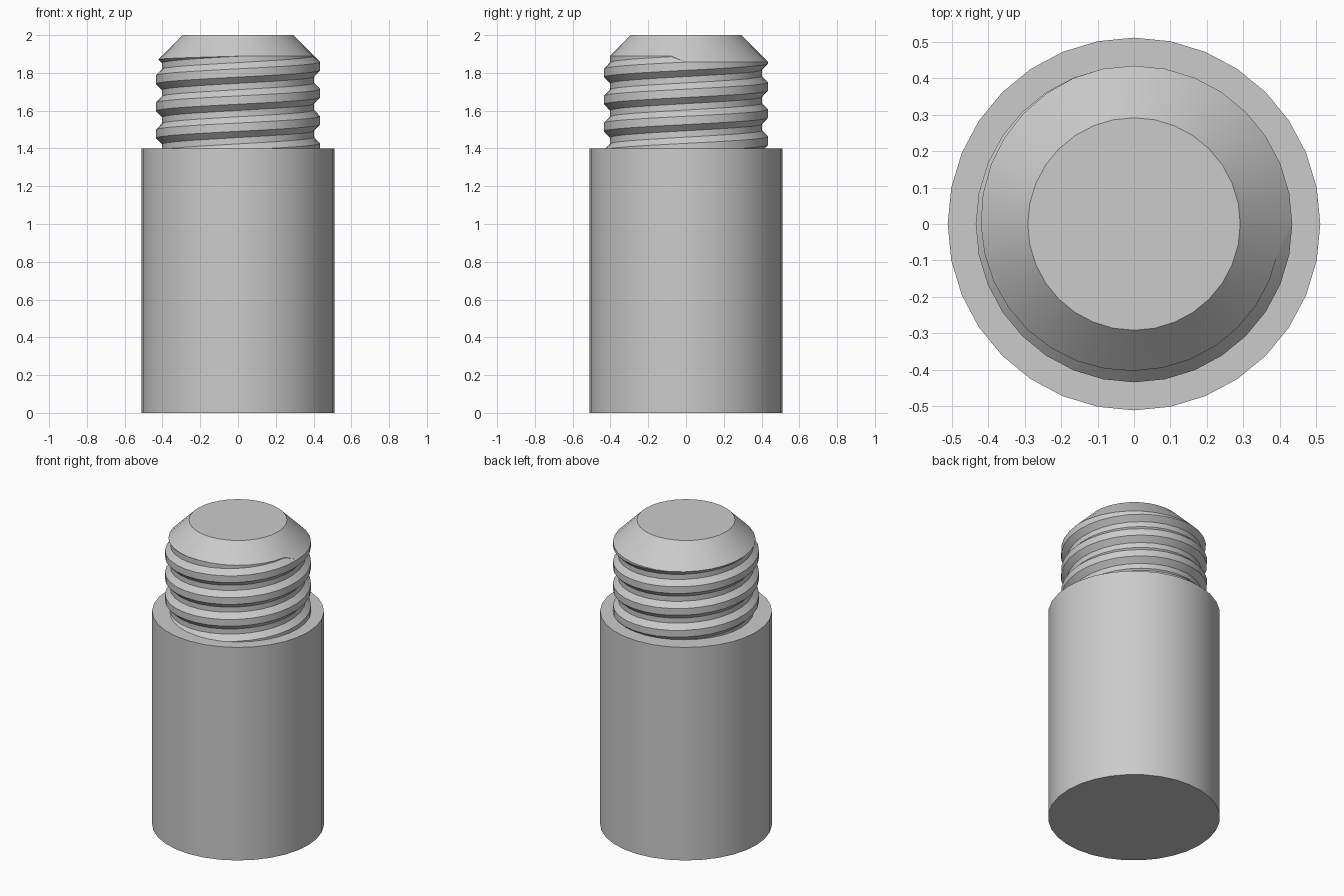
import bpy
import bmesh
from math import sin, cos, tau

if "Cube" in bpy.data.objects:
    bpy.data.objects.remove(bpy.data.objects["Cube"], do_unlink=True)

SIDES = 32
SHOULDER, TOP = 1.4, 2.0
BODY_R, CREST_R, ROOT_R, TIP_R = 0.512, 0.435, 0.403, 0.292
PITCH, CREST, FLANK = 0.1435, 0.044, 0.033
FIRST_CREST = 1.405

metal = bpy.data.materials.new("grey metal")
metal.use_nodes = True
grey = (0.6, 0.6, 0.6, 1.0)
metal.diffuse_color = grey
metal.node_tree.nodes["Principled BSDF"].inputs["Base Color"].default_value = grey


def finish(name, bm):
    bmesh.ops.recalc_face_normals(bm, faces=bm.faces)
    mesh = bpy.data.meshes.new(name)
    bm.to_mesh(mesh)
    bm.free()
    obj = bpy.data.objects.new(name, mesh)
    bpy.context.collection.objects.link(obj)
    mesh.materials.append(metal)
    bpy.ops.object.select_all(action="DESELECT")
    obj.select_set(True)
    bpy.context.view_layer.objects.active = obj
    bpy.ops.object.shade_smooth_by_angle(angle=0.5)


def thread_radius(z, turn):
    """Radius of the threaded surface at height z, a fraction of a turn round."""
    off = (z - FIRST_CREST - PITCH * turn + PITCH / 2) % PITCH - PITCH / 2
    t = min(max((abs(off) - CREST / 2) / FLANK, 0), 1)
    return CREST_R + (ROOT_R - CREST_R) * t


def column(turn):
    """Thread section at one angle, trimmed by the shoulder and the conical tip."""
    low, high = SHOULDER, TOP
    for _ in range(40):
        mid = (low + high) / 2
        if thread_radius(mid, turn) < TIP_R + TOP - mid:
            low = mid
        else:
            high = mid
    points = []
    for lap in range(-2, 6):
        for step in (-CREST / 2 - FLANK, -CREST / 2, CREST / 2, CREST / 2 + FLANK):
            z = FIRST_CREST + PITCH * (lap + turn) + step
            z = min(max(z, SHOULDER), low)
            points.append((thread_radius(z, turn), z))
    return points + [(TIP_R, TOP)]


# Plain cylindrical body
bm = bmesh.new()
bmesh.ops.create_cone(bm, cap_ends=True, segments=SIDES, radius1=BODY_R,
                      radius2=BODY_R, depth=SHOULDER)
bmesh.ops.translate(bm, verts=bm.verts, vec=(0, 0, SHOULDER / 2))
finish("body", bm)

# Helical thread with chamfered tip
bm = bmesh.new()
columns = []
for i in range(SIDES + 1):
    a = tau * i / SIDES
    columns.append([bm.verts.new((r * cos(a), r * sin(a), z))
                    for r, z in column(i / SIDES)])
for left, right in zip(columns, columns[1:]):
    for k in range(len(left) - 1):
        bm.faces.new((left[k], right[k], right[k + 1], left[k + 1]))
bmesh.ops.remove_doubles(bm, verts=bm.verts, dist=0.0005)
bmesh.ops.holes_fill(bm, edges=[e for e in bm.edges if e.is_boundary], sides=0)
finish("threaded_neck", bm)
